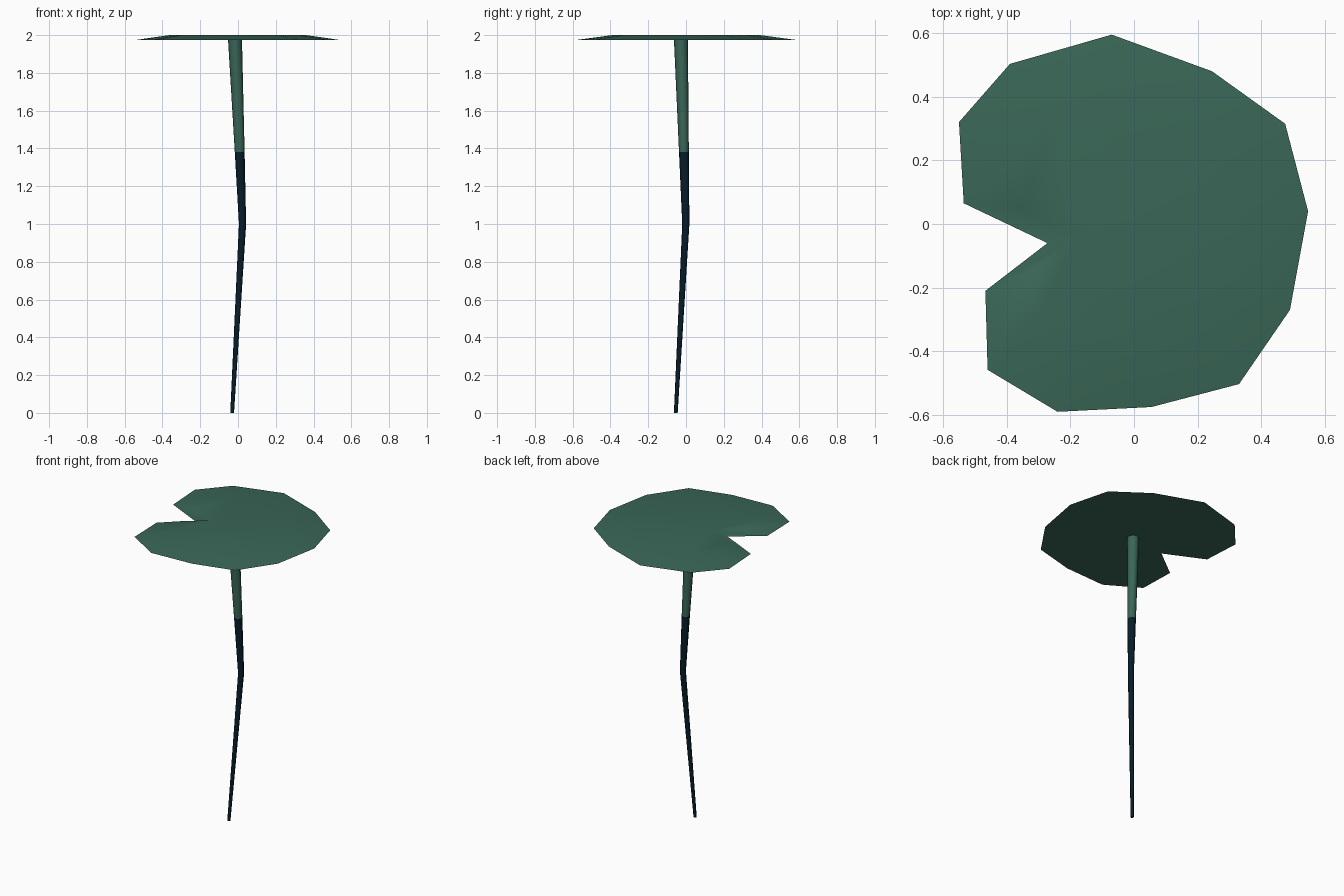
import bpy, bmesh, math

if "Cube" in bpy.data.objects:
    bpy.data.objects.remove(bpy.data.objects["Cube"])


def material(name, rgb):
    m = bpy.data.materials.new(name)
    m.diffuse_color = (*rgb, 1)
    m.use_nodes = True
    m.node_tree.nodes["Principled BSDF"].inputs["Base Color"].default_value = m.diffuse_color
    return m


green = material("leaf green", (0.042, 0.135, 0.095))
navy = material("dark navy", (0.002, 0.012, 0.022))


def make_object(name, bm, mats):
    bmesh.ops.recalc_face_normals(bm, faces=bm.faces)
    mesh = bpy.data.meshes.new(name)
    bm.to_mesh(mesh)
    bm.free()
    for m in mats:
        mesh.materials.append(m)
    ob = bpy.data.objects.new(name, mesh)
    bpy.context.collection.objects.link(ob)
    for p in mesh.polygons:
        p.use_smooth = True
    return ob


# Lily pad: notched outline, gently raised flat centre, flat underside
outline = [(-0.07, 0.595), (0.245, 0.48), (0.475, 0.315), (0.547, 0.04),
           (0.49, -0.27), (0.33, -0.503), (0.055, -0.575), (-0.24, -0.59),
           (-0.46, -0.458), (-0.467, -0.21), (-0.272, -0.06),
           (-0.535, 0.065), (-0.55, 0.32), (-0.39, 0.503)]
bm = bmesh.new()
rim = [bm.verts.new((x, y, 1.973)) for x, y in outline]
top = [bm.verts.new((x * 0.66, y * 0.66, 2.0)) for x, y in outline]
n = len(outline)
for i in range(n):
    j = (i + 1) % n
    bm.faces.new((rim[i], rim[j], top[j], top[i]))
bm.faces.new(top)
bm.faces.new(rim)
make_object("lily_pad", bm, [green])

# Stem: bent tapering tube, dark below z = 1.38
path = [(-0.031, -0.054, 0.0, 0.010), (0.024, -0.001, 1.0, 0.019),
        (0.009, -0.011, 1.38, 0.026), (-0.016, -0.027, 1.98, 0.037)]
sides = 8
bm = bmesh.new()
rings = [[bm.verts.new((x + r * math.cos(2 * math.pi * k / sides),
                        y + r * math.sin(2 * math.pi * k / sides), z))
          for k in range(sides)] for x, y, z, r in path]
for level, (a, b) in enumerate(zip(rings, rings[1:])):
    for k in range(sides):
        m = (k + 1) % sides
        f = bm.faces.new((a[k], a[m], b[m], b[k]))
        f.material_index = 0 if level == 2 else 1
bm.faces.new(rings[0]).material_index = 1
bm.faces.new(rings[-1]).material_index = 0
stem = make_object("stem", bm, [green, navy])

# Keep the underside rim and stem ends crisp
for ob in bpy.data.objects:
    ob.select_set(True)
    bpy.context.view_layer.objects.active = ob
bpy.ops.object.shade_smooth_by_angle(angle=math.radians(50))
for ob in bpy.data.objects:
    if ob.name == "lily_pad":
        # thin rim is under the angle limit, so mark it sharp
        bm = bmesh.new()
        bm.from_mesh(ob.data)
        for e in bm.edges:
            if all(v.co.z < 1.98 for v in e.verts):
                e.smooth = False
        bm.to_mesh(ob.data)
        bm.free()
